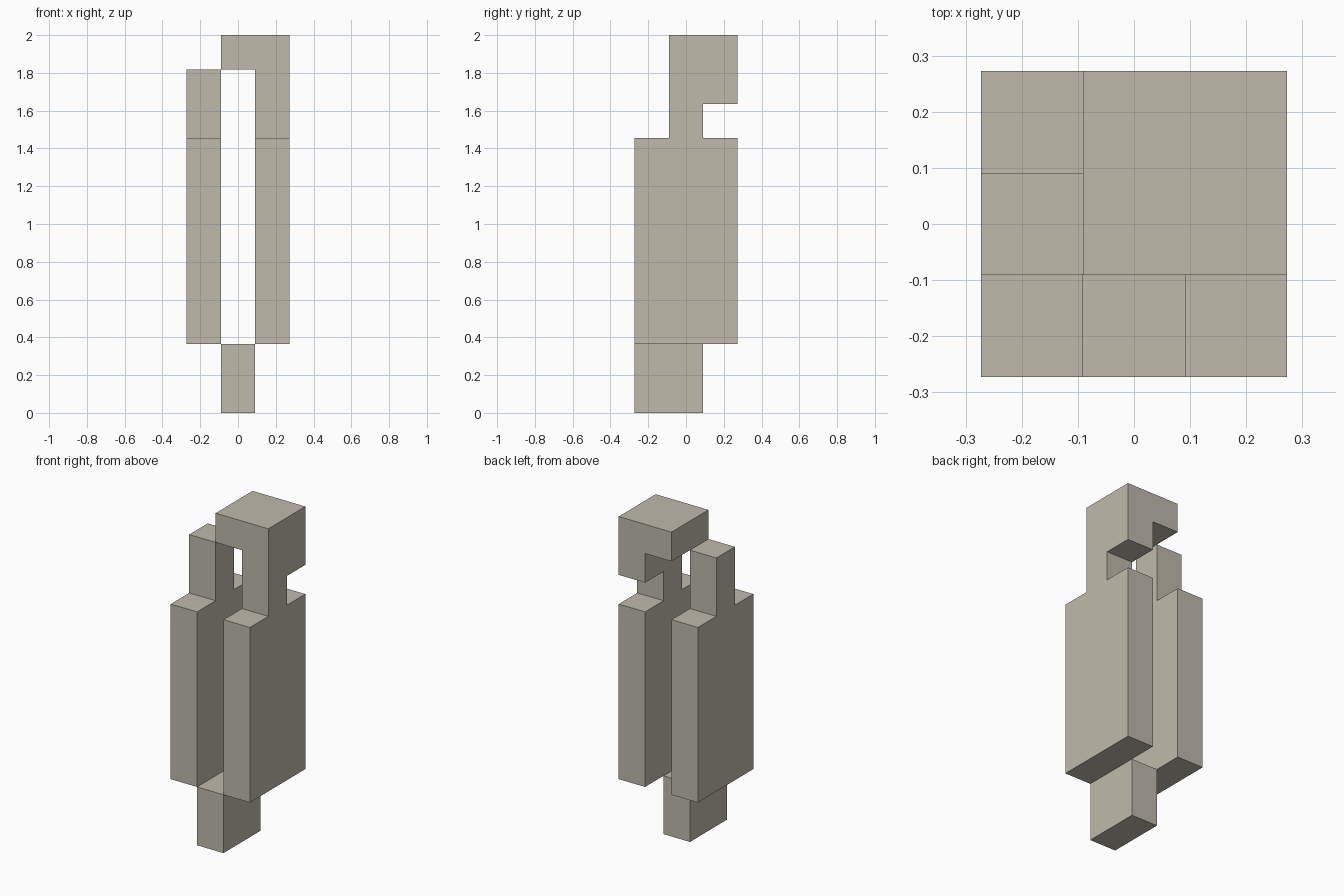
import bpy
import bmesh

cube = bpy.data.objects.get("Cube")
if cube:
    bpy.data.objects.remove(cube, do_unlink=True)

U = 2 / 11  # block size; the model is 3 x 3 x 11 blocks

stone = bpy.data.materials.new("warm_grey")
stone.use_nodes = True
colour = (0.52, 0.49, 0.41, 1)
stone.diffuse_color = colour
stone.node_tree.nodes["Principled BSDF"].inputs["Base Color"].default_value = colour


def slab(name, x0, x1, profile):
    """Extrude a (y, z) outline, in blocks, from x0 to x1."""
    bm = bmesh.new()
    face = bm.faces.new([bm.verts.new((x0 * U, y * U, z * U)) for y, z in profile])
    new = bmesh.ops.extrude_face_region(bm, geom=[face])["geom"]
    bmesh.ops.translate(bm, vec=((x1 - x0) * U, 0, 0),
                        verts=[v for v in new if isinstance(v, bmesh.types.BMVert)])
    bmesh.ops.recalc_face_normals(bm, faces=bm.faces)
    mesh = bpy.data.meshes.new(name)
    bm.to_mesh(mesh)
    bm.free()
    mesh.materials.append(stone)
    obj = bpy.data.objects.new(name, mesh)
    bpy.context.collection.objects.link(obj)
    return obj


def rect(y0, y1, z0, z1):
    return [(y0, z0), (y1, z0), (y1, z1), (y0, z1)]


# Foot below the gap between the walls
slab("foot", -0.5, 0.5, rect(-1.5, 0.5, 0, 2))

# Wall with a plain post
slab("right_wall", -1.5, -0.5,
     [(-1.5, 2), (1.5, 2), (1.5, 8), (0.5, 8), (0.5, 10),
      (-0.5, 10), (-0.5, 8), (-1.5, 8)])

# Wall whose post hooks backwards at the top
slab("left_wall", 0.5, 1.5,
     [(-1.5, 2), (1.5, 2), (1.5, 8), (0.5, 8), (0.5, 9), (1.5, 9),
      (1.5, 11), (-0.5, 11), (-0.5, 8), (-1.5, 8)])

# Cap reaching over the gap
slab("top_cap", -0.5, 0.5, rect(-0.5, 1.5, 10, 11))
